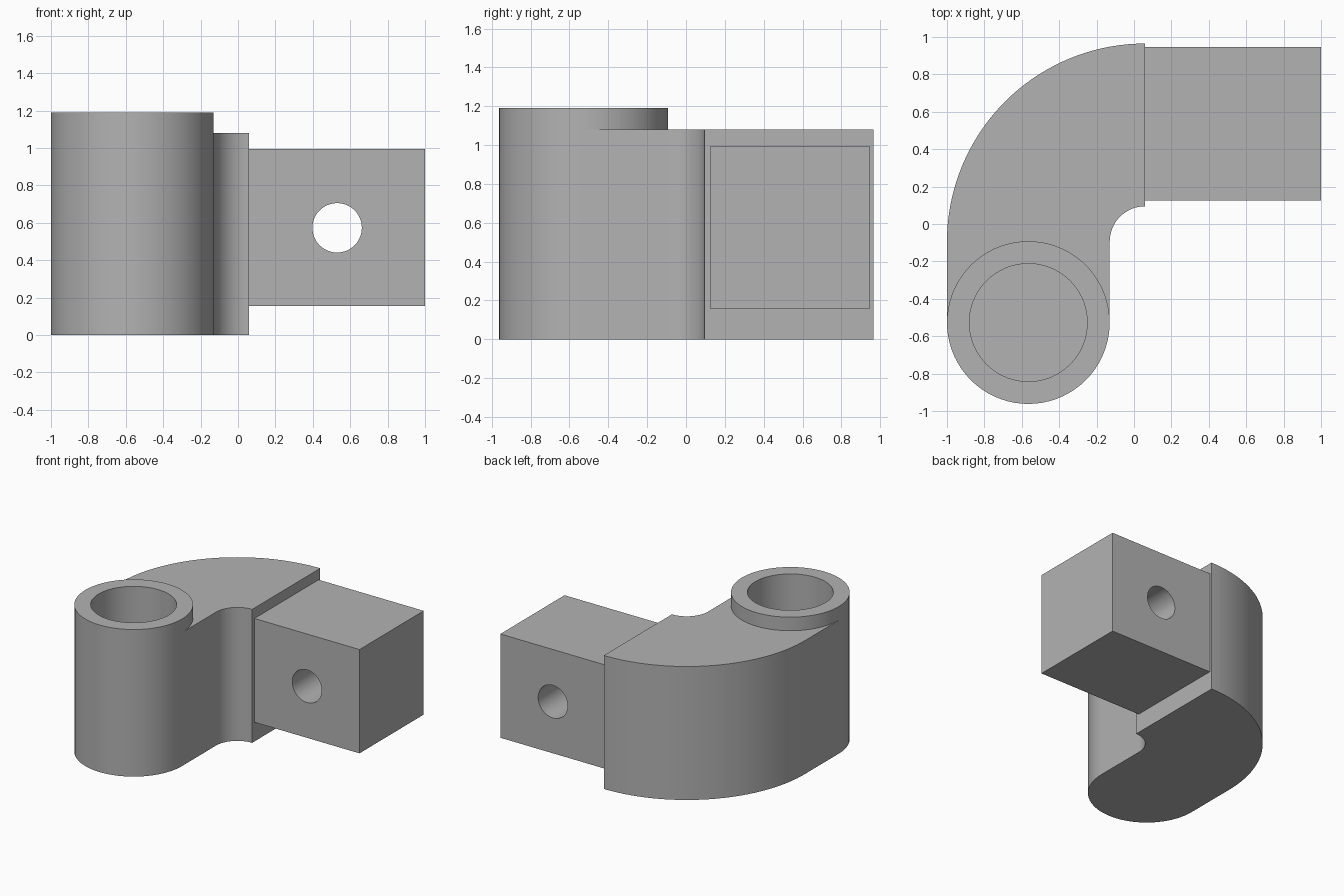
import bpy, bmesh
from math import sin, cos, pi, radians

if "Cube" in bpy.data.objects:
    bpy.data.objects.remove(bpy.data.objects["Cube"])

grey = bpy.data.materials.new("plain grey")
grey.diffuse_color = (0.45, 0.45, 0.45, 1)
grey.use_nodes = True
grey.node_tree.nodes["Principled BSDF"].inputs["Base Color"].default_value = grey.diffuse_color

POST = (-0.565, -0.527)          # centre of the upright socket
R, BORE = 0.435, 0.315           # socket outer and inner radius
BEND = (0.06, -0.095)            # centre of the elbow bend
BODY_TOP, POST_TOP, BORE_FLOOR = 1.08, 1.19, 0.12


def arc(c, r, a0, a1, n):
    """Points along an arc, both ends included."""
    return [(c[0] + r * cos(a0 + (a1 - a0) * i / n),
             c[1] + r * sin(a0 + (a1 - a0) * i / n)) for i in range(n + 1)]


def cap(bm, pts, z):
    bm.faces.new([bm.verts.new((x, y, z)) for x, y in pts])


def band(bm, a, za, b, zb):
    """Closed strip of quads between two loops."""
    va = [bm.verts.new((x, y, za)) for x, y in a]
    vb = [bm.verts.new((x, y, zb)) for x, y in b]
    for i in range(len(a)):
        j = (i + 1) % len(a)
        bm.faces.new((va[i], va[j], vb[j], vb[i]))


def finish(ob):
    ob.data.materials.clear()
    ob.data.materials.append(grey)
    bpy.ops.object.select_all(action='DESELECT')
    ob.select_set(True)
    bpy.context.view_layer.objects.active = ob
    bpy.ops.object.shade_smooth_by_angle(angle=radians(30))


# Elbow body with upright socket
N = 36
front = arc(POST, R, pi, 2 * pi, N)
back = arc(POST, R, 0, pi, N)
inner = arc(BEND, 0.19, pi, pi / 2, 16)
outer = arc(BEND, 1.06, pi / 2, pi, 36)
outline = front + inner + outer
circle = front[:-1] + back[:-1]
bore = arc(POST, BORE, pi, 3 * pi, 2 * N)[:-1]

bm = bmesh.new()
cap(bm, outline[::-1], 0)
band(bm, outline, 0, outline, BODY_TOP)
cap(bm, inner + outer + back[::-1], BODY_TOP)        # elbow top
band(bm, circle, BODY_TOP, circle, POST_TOP)         # raised collar
band(bm, circle, POST_TOP, bore, POST_TOP)           # rim
band(bm, bore, POST_TOP, bore, BORE_FLOOR)           # blind bore
cap(bm, bore, BORE_FLOOR)
bmesh.ops.remove_doubles(bm, verts=bm.verts, dist=1e-4)
bmesh.ops.recalc_face_normals(bm, faces=bm.faces)
me = bpy.data.meshes.new("elbow_socket")
bm.to_mesh(me)
bm.free()
elbow = bpy.data.objects.new("elbow_socket", me)
bpy.context.collection.objects.link(elbow)
finish(elbow)

# Square tenon block
bpy.ops.mesh.primitive_cube_add(size=1, location=(0.53, 0.535, 0.575))
block = bpy.context.object
block.name = "tenon_block"
block.scale = (0.94, 0.82, 0.84)
bpy.ops.object.transform_apply(location=True, scale=True)

# Cross hole through the block
bpy.ops.mesh.primitive_cylinder_add(vertices=64, radius=0.132, depth=1.4,
                                    location=(0.53, 0.535, 0.573),
                                    rotation=(pi / 2, 0, 0))
cutter = bpy.context.object
cutter.name = "cross_hole_cutter"
cutter.hide_render = True
bpy.context.view_layer.objects.active = block
mod = block.modifiers.new("cross_hole", 'BOOLEAN')
mod.operation = 'DIFFERENCE'
mod.solver = 'EXACT'
mod.object = cutter
bpy.ops.object.modifier_apply(modifier=mod.name)
bpy.data.objects.remove(cutter)
finish(block)
